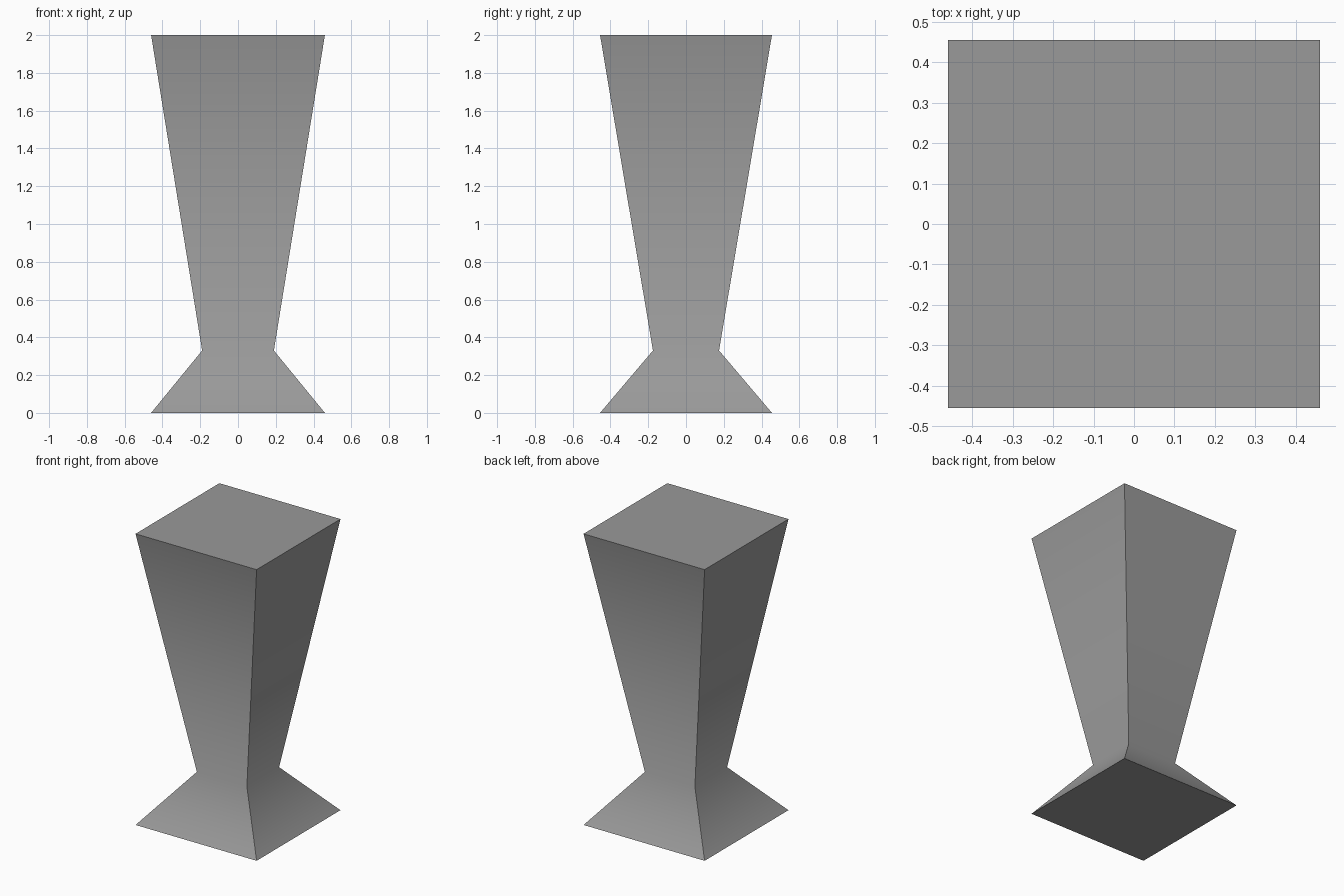
import bpy
import bmesh
import math

cube = bpy.data.objects.get("Cube")
if cube:
    bpy.data.objects.remove(cube, do_unlink=True)

# Plain grey material
grey = bpy.data.materials.new("grey")
grey.use_nodes = True
colour = (0.32, 0.32, 0.32, 1)
grey.diffuse_color = colour
grey.node_tree.nodes["Principled BSDF"].inputs["Base Color"].default_value = colour

# Rectangular sections: half width, half depth, height
SECTIONS = [(0.46, 0.455, 0.0), (0.19, 0.175, 0.33), (0.46, 0.455, 2.0)]

# Square pedestal: flared foot, narrow waist, tapered column
bm = bmesh.new()
rings = [[bm.verts.new((sx * w, sy * d, z))
          for sx, sy in ((-1, -1), (1, -1), (1, 1), (-1, 1))]
         for w, d, z in SECTIONS]
for low, high in zip(rings, rings[1:]):
    for i in range(4):
        j = (i + 1) % 4
        bm.faces.new((low[i], low[j], high[j], high[i]))
bm.faces.new(rings[0][::-1])
bm.faces.new(rings[-1])

mesh = bpy.data.meshes.new("pedestal")
bm.to_mesh(mesh)
bm.free()
mesh.materials.append(grey)
pedestal = bpy.data.objects.new("pedestal", mesh)
bpy.context.collection.objects.link(pedestal)

# Soft waist, crisp corners
bpy.ops.object.select_all(action="DESELECT")
pedestal.select_set(True)
bpy.context.view_layer.objects.active = pedestal
bpy.ops.object.shade_smooth_by_angle(angle=math.radians(55))
